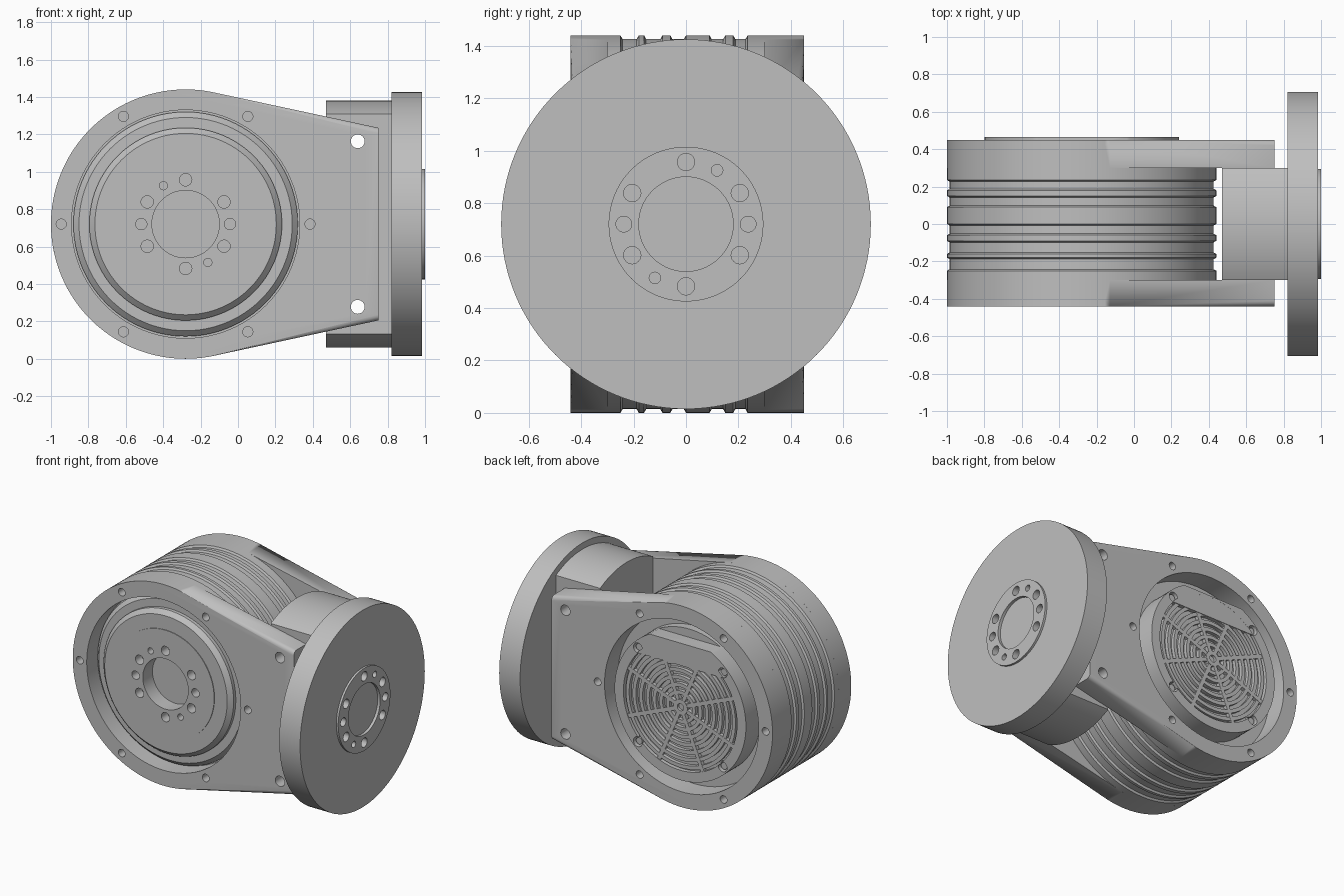
import bpy, bmesh
from math import sin, cos, pi, radians, atan2, acos, asin, hypot
from mathutils import Vector

if "Cube" in bpy.data.objects:
    bpy.data.objects.remove(bpy.data.objects["Cube"])

grey = bpy.data.materials.new("machined grey")
grey.use_nodes = True
tone = (0.52, 0.52, 0.52, 1)
grey.diffuse_color = tone
grey.node_tree.nodes["Principled BSDF"].inputs["Base Color"].default_value = tone

CX, CZ, R = -0.28, 0.72, 0.72      # drum axis and radius


def place(axis, u, v, t):
    """Map in-plane u, v and depth t to the drum (Y) or flange (X) frame."""
    if axis == "Y":
        return Vector((CX + u, t, CZ + v))
    return Vector((t, u, CZ + v))


def lathe(bm, axis, profile, seg=96, u=0, v=0):
    rings = []
    for r, t in profile:
        n = seg if r > 0 else 1
        rings.append([bm.verts.new(place(axis, u + r * cos(2 * pi * i / seg),
                                         v + r * sin(2 * pi * i / seg), t)) for i in range(n)])
    for a, b in zip(rings, rings[1:]):
        for i in range(seg):
            j = (i + 1) % seg
            quad = [a[i % len(a)], a[j % len(a)], b[j % len(b)], b[i % len(b)]]
            bm.faces.new(list(dict.fromkeys(quad)))


def rod(bm, axis, r, t0, t1, u=0, v=0, seg=24):
    lathe(bm, axis, [(0, t0), (r, t0), (r, t1), (0, t1)], seg, u, v)


def prism(bm, axis, outline, t0, t1):
    a, b = ([bm.verts.new(place(axis, u, v, t)) for u, v in outline] for t in (t0, t1))
    bm.faces.new(a)
    bm.faces.new(b)
    for i in range(len(a)):
        j = (i + 1) % len(a)
        bm.faces.new((a[i], a[j], b[j], b[i]))


def finish(bm, name):
    bmesh.ops.recalc_face_normals(bm, faces=bm.faces)
    mesh = bpy.data.meshes.new(name)
    bm.to_mesh(mesh)
    bm.free()
    mesh.materials.append(grey)
    ob = bpy.data.objects.new(name, mesh)
    bpy.context.collection.objects.link(ob)
    return ob


def cut(ob, bm):
    """Subtract the cutter mesh and bake the result."""
    cutter = finish(bm, "cutter")
    cutter.hide_render = True
    mod = ob.modifiers.new("cut", "BOOLEAN")
    mod.operation, mod.solver, mod.object = "DIFFERENCE", "EXACT", cutter
    dg = bpy.context.evaluated_depsgraph_get()
    mesh = bpy.data.meshes.new_from_object(ob.evaluated_get(dg))
    ob.modifiers.clear()
    ob.data = mesh
    bpy.data.objects.remove(cutter)


def smooth(ob):
    bpy.ops.object.select_all(action="DESELECT")
    ob.select_set(True)
    bpy.context.view_layer.objects.active = ob
    bpy.ops.object.shade_smooth_by_angle(angle=radians(30))


def polar(r, deg):
    return r * cos(radians(deg)), r * sin(radians(deg))


def bolt_circle(bm, axis, t0, t1, small_angle):
    for deg in range(30, 390, 60):
        rod(bm, axis, 0.033, t0, t1, *polar(0.237, deg))
    for deg in (0, 180):
        rod(bm, axis, 0.03, t0, t1, *polar(0.237, deg))
        rod(bm, axis, 0.022, t0, t1, *polar(0.237, deg + small_angle))


def mount_holes(bm):
    for v in (-0.4425, 0.4425):
        rod(bm, "Y", 0.037, -0.6, 0.6, 0.92, v)


# Side plates: round housing tapering tangentially to a straight end
END, HALF = 1.03, 0.515
start = atan2(HALF, END) + acos(R / hypot(END, HALF))
arc = [start + (2 * pi - 2 * start) * i / 96 for i in range(97)]
outline = [(END, HALF)] + [(R * cos(a), R * sin(a)) for a in arc] + [(END, -HALF)]
for name, inner, outer in (("front_plate", -0.3, -0.44), ("back_plate", 0.3, 0.45)):
    bm = bmesh.new()
    prism(bm, "Y", outline, inner, outer)
    rim = [e for e in bm.edges if all(abs(v.co.y - outer) < 1e-4 for v in e.verts)
           and sum(v.co.x for v in e.verts) / 2 < 0.74]
    bmesh.ops.bevel(bm, geom=rim, offset=0.03, segments=4, profile=0.5, affect="EDGES")
    plate = finish(bm, name)
    side = 1 if outer > 0 else -1
    bm = bmesh.new()
    rod(bm, "Y", 0.61, inner - side * 0.1, outer + side * 0.1, seg=96)
    for deg in range(0, 360, 60):
        rod(bm, "Y", 0.027, outer - side * 0.08, outer + side * 0.1, *polar(0.665, deg))
    mount_holes(bm)
    cut(plate, bm)
    smooth(plate)

# Drum with shallow grooves between the plates
profile = [(0, -0.3), (R, -0.3)]
for a, b in ((-0.25, -0.18), (-0.16, -0.09), (-0.06, 0), (0.09, 0.15), (0.18, 0.235)):
    profile += [(R, a), (0.706, a + 0.008), (0.706, b - 0.008), (R, b)]
profile += [(R, 0.3), (0, 0.3)]
bm = bmesh.new()
lathe(bm, "Y", profile, 128)
smooth(finish(bm, "grooved_drum"))

# Front rotor: stepped hub with a bore and bolt circle
bm = bmesh.new()
lathe(bm, "Y", [(0, -0.295), (0.6, -0.295), (0.6, -0.33), (0.57, -0.36), (0.515, -0.36),
                (0.515, -0.385), (0.485, -0.415), (0.385, -0.415), (0.385, -0.42),
                (0.18, -0.42), (0.18, -0.31), (0, -0.31)])
rotor = finish(bm, "front_rotor")
bm = bmesh.new()
bolt_circle(bm, "Y", -0.6, -0.35, 120)
cut(rotor, bm)
smooth(rotor)

# Back fan cover: dished disc with a rim
bm = bmesh.new()
lathe(bm, "Y", [(0, 0.295), (0.52, 0.295), (0.52, 0.465), (0.45, 0.465), (0.45, 0.435), (0, 0.435)])
cover = finish(bm, "fan_cover")
bm = bmesh.new()
prism(bm, "Y", [(-0.3, 0.46), (0.3, 0.46), (0.3, 0.6), (-0.3, 0.6)], 0.36, 0.6)
for deg in range(45, 405, 90):
    rod(bm, "Y", 0.035, 0.42, 0.6, *polar(0.475, deg))
cut(cover, bm)
smooth(cover)

# Grille: concentric ribs, spokes, hub and label panel
bm = bmesh.new()
for i in range(7):
    r = 0.09 + i * 0.053
    lathe(bm, "Y", [(r, 0.43), (r, 0.46), (r + 0.026, 0.46), (r + 0.026, 0.43), (r, 0.43)])
for k in range(8):
    a = radians(22.5 + 45 * k)
    d, n = Vector((cos(a), sin(a))), Vector((-sin(a), cos(a))) * 0.014
    prism(bm, "Y", [d * 0.05 + n, d * 0.46 + n, d * 0.46 - n, d * 0.05 - n], 0.43, 0.461)
lathe(bm, "Y", [(0, 0.43), (0.055, 0.43), (0.055, 0.463), (0.025, 0.463), (0.025, 0.445), (0, 0.445)], 32)
edge = asin(0.3 / 0.455)
prism(bm, "Y", [(0.455 * cos(a), 0.455 * sin(a)) for a in
                (edge + (pi - 2 * edge) * i / 24 for i in range(25))], 0.43, 0.4645)
smooth(finish(bm, "fan_grille"))

# Screws in the cover corners
bm = bmesh.new()
for deg in range(45, 405, 90):
    rod(bm, "Y", 0.024, 0.41, 0.45, *polar(0.475, deg))
smooth(finish(bm, "cover_screws"))

# Neck: round bar trimmed flat between the plates
half = asin(0.3 / 0.66)
section = [(0.66 * cos(c + half * i / 12), 0.66 * sin(c + half * i / 12))
           for c in (pi / 2, -pi / 2) for i in range(-12, 13)]
bm = bmesh.new()
prism(bm, "X", section, 0.47, 0.83)
neck = finish(bm, "neck_block")
bm = bmesh.new()
mount_holes(bm)
cut(neck, bm)
smooth(neck)

# Output flange with raised bolt ring
bm = bmesh.new()
lathe(bm, "X", [(0, 0.82), (0.705, 0.82), (0.705, 0.985), (0.295, 0.985), (0.295, 1),
                (0.18, 1), (0.18, 0.98), (0, 0.98)], 128)
flange = finish(bm, "output_flange")
bm = bmesh.new()
bolt_circle(bm, "X", 0.93, 1.1, 60)
cut(flange, bm)
smooth(flange)
